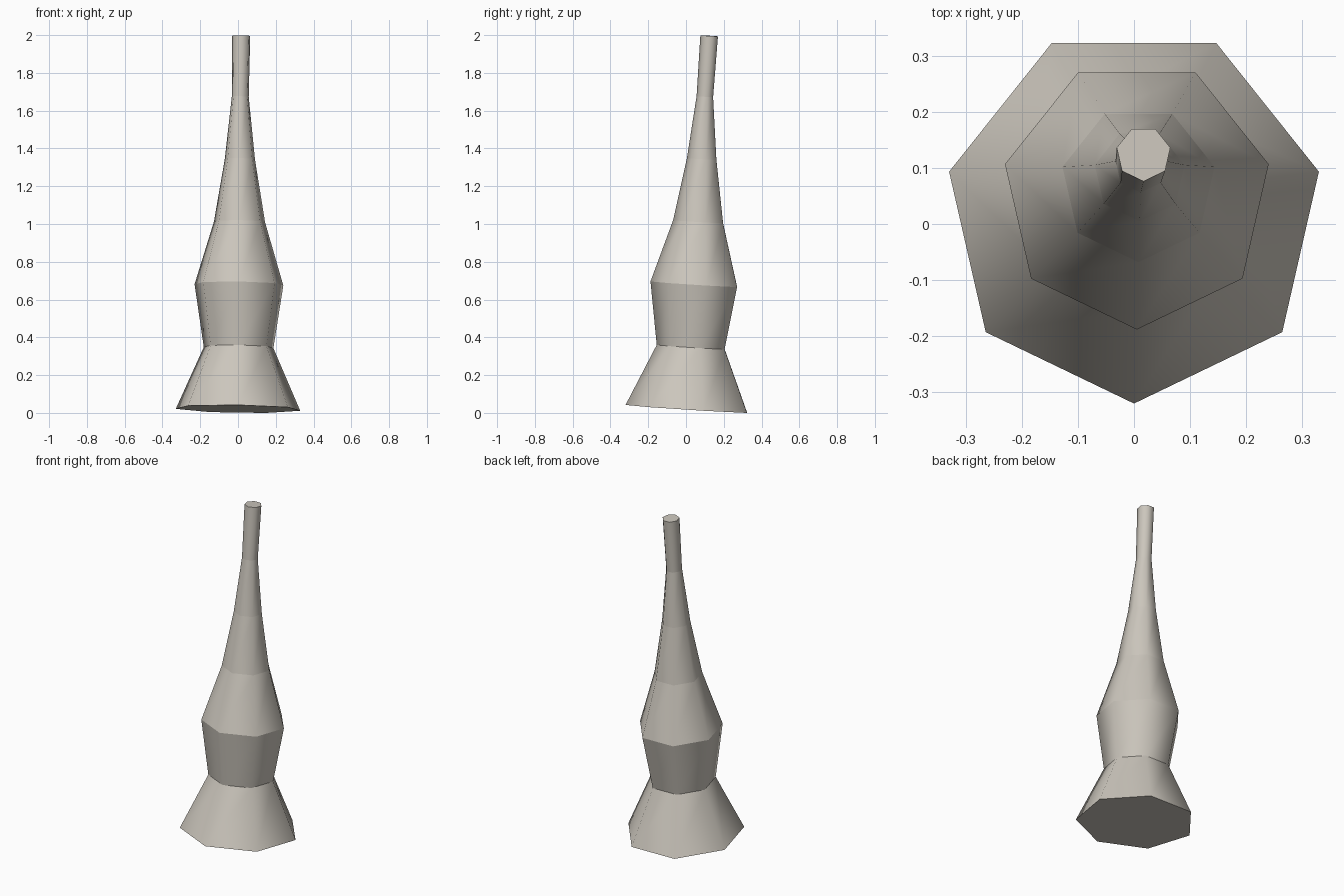
import bpy, bmesh
from math import sin, cos, pi

cube = bpy.data.objects.get("Cube")
if cube:
    bpy.data.objects.remove(cube, do_unlink=True)

SIDES = 7
SLOPE_X, SLOPE_Y = -0.015, -0.0625   # slight lean of every ring

# Rings along the leaning axis: centre x, centre y, centre z, radius
RINGS = [
    (0.0, 0.018, 0.021, 0.338),
    (0.003, 0.034, 0.348, 0.189),
    (0.005, 0.053, 0.681, 0.241),
    (0.008, 0.071, 1.012, 0.139),
    (0.010, 0.087, 1.344, 0.082),
    (0.012, 0.102, 1.674, 0.046),
    (0.017, 0.125, 1.996, 0.049),
]

# Material
stone = bpy.data.materials.new("warm_grey")
stone.use_nodes = True
colour = (0.60, 0.565, 0.505, 1.0)
stone.diffuse_color = colour
stone.node_tree.nodes["Principled BSDF"].inputs["Base Color"].default_value = colour

# Tapered body lofted through the rings
bm = bmesh.new()
loops = []
for cx, cy, cz, r in RINGS:
    loop = []
    for i in range(SIDES):
        a = -pi / 2 + 2 * pi * i / SIDES
        dx, dy = r * cos(a), r * sin(a)
        loop.append(bm.verts.new((cx + dx, cy + dy, cz + SLOPE_X * dx + SLOPE_Y * dy)))
    loops.append(loop)

for low, high in zip(loops, loops[1:]):
    for i in range(SIDES):
        j = (i + 1) % SIDES
        bm.faces.new((low[i], low[j], high[j], high[i])).smooth = True

# Flat base and tip
bm.faces.new(loops[0][::-1])
bm.faces.new(loops[-1])

# Smooth around the body, crisp across each ring
for loop in loops:
    for i in range(SIDES):
        bm.edges.get((loop[i], loop[(i + 1) % SIDES])).smooth = False

mesh = bpy.data.meshes.new("tapered_body")
bm.to_mesh(mesh)
bm.free()
mesh.materials.append(stone)
body = bpy.data.objects.new("tapered_body", mesh)
bpy.context.collection.objects.link(body)
